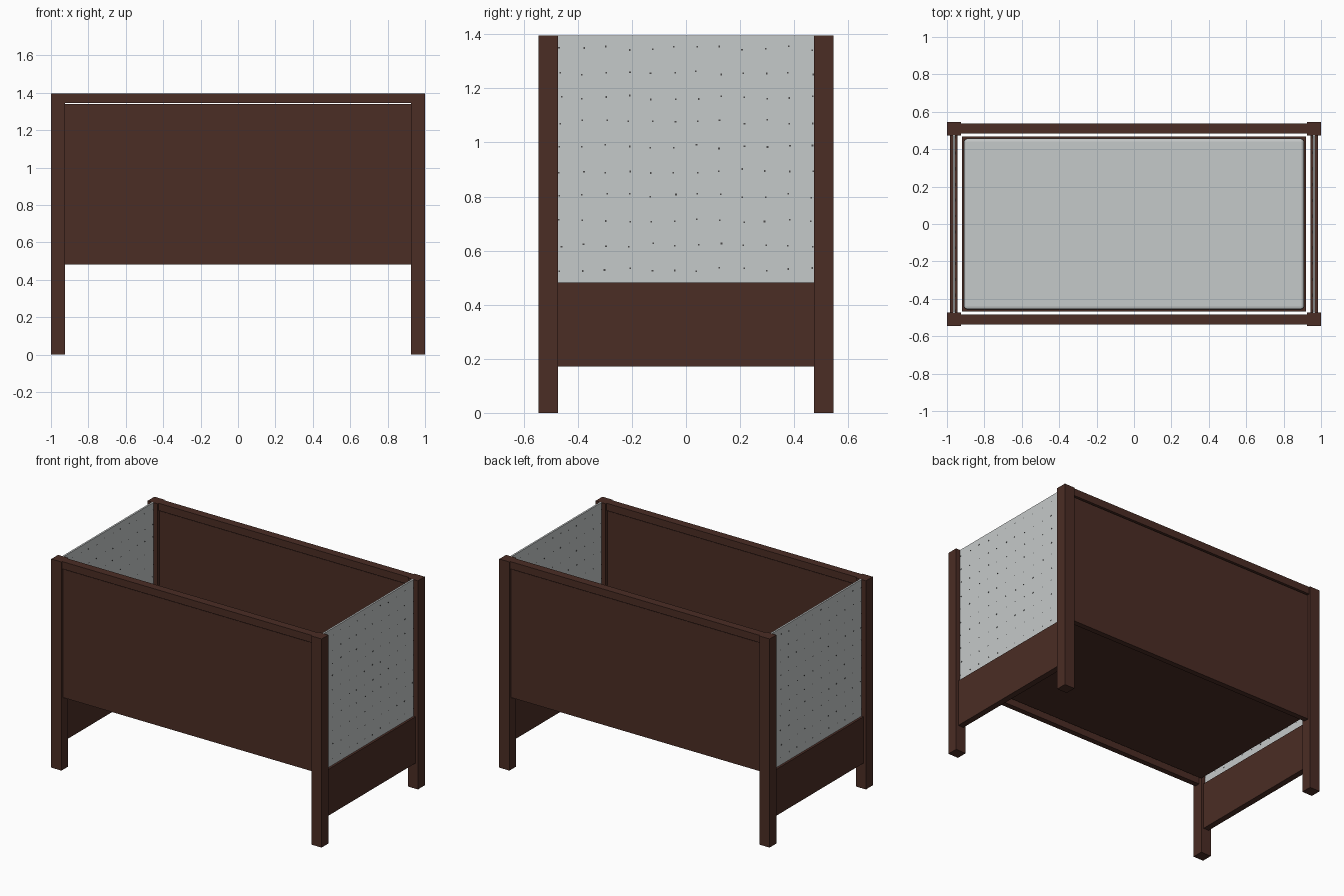
import bpy
import bmesh
import random
from mathutils import Matrix, Vector

random.seed(4)
cube = bpy.data.objects.get("Cube")
if cube:
    bpy.data.objects.remove(cube, do_unlink=True)


def make_material(name, rgb):
    mat = bpy.data.materials.new(name)
    mat.use_nodes = True
    mat.diffuse_color = (*rgb, 1)
    bsdf = next(n for n in mat.node_tree.nodes if n.type == 'BSDF_PRINCIPLED')
    bsdf.inputs["Base Color"].default_value = (*rgb, 1)
    return mat


wood = make_material("dark brown wood", (0.070, 0.026, 0.018))
pale = make_material("pale grey", (0.56, 0.585, 0.585))
dark = make_material("dark grey", (0.07, 0.07, 0.07))


def add_box(bm, low, high):
    low, high = Vector(low), Vector(high)
    size = high - low
    matrix = Matrix.Translation((low + high) / 2) @ Matrix.Diagonal((*size, 1))
    bmesh.ops.create_cube(bm, size=1, matrix=matrix)


def finish(name, bm, mat):
    mesh = bpy.data.meshes.new(name)
    bm.to_mesh(mesh)
    bm.free()
    mesh.materials.append(mat)
    obj = bpy.data.objects.new(name, mesh)
    bpy.context.scene.collection.objects.link(obj)
    return obj


def box(name, low, high, mat):
    bm = bmesh.new()
    add_box(bm, low, high)
    return finish(name, bm, mat)


def span(a, b, side):
    """Range a..b, flipped to the negative side when asked."""
    return sorted((a * side, b * side))


# Four square corner posts
for sx, x_name in ((1, "left"), (-1, "right")):
    for sy, y_name in ((-1, "front"), (1, "back")):
        x, y = span(0.925, 1.0, sx), span(0.473, 0.545, sy)
        box(f"{y_name}_{x_name}_post", (x[0], y[0], 0), (x[1], y[1], 1.395), wood)

# Long sides: solid panel with a slim gap below the top rail
for sy, name in ((-1, "front"), (1, "back")):
    y = span(0.483, 0.537, sy)
    box(f"{name}_top_rail", (-0.925, y[0], 1.346), (0.925, y[1], 1.395), wood)
    y = span(0.492, 0.528, sy)
    box(f"{name}_panel", (-0.925, y[0], 0.482), (0.925, y[1], 1.34), wood)

# Ends: wooden board below, pale speckled panel above
for sx, name in ((1, "left"), (-1, "right")):
    x = span(0.943, 0.983, sx)
    box(f"{name}_end_board", (x[0], -0.473, 0.172), (x[1], 0.473, 0.482), wood)
    x = span(0.956, 0.968, sx)
    box(f"{name}_end_panel", (x[0], -0.475, 0.48), (x[1], 0.475, 1.396), pale)

    # Tiny specks in a loose grid
    bm = bmesh.new()
    x = span(0.955, 0.969, sx)
    for row in range(10):
        for col in range(12):
            y = -0.465 + col * 0.0845 + random.uniform(-0.006, 0.006)
            z = 0.53 + row * 0.091 + random.uniform(-0.008, 0.008)
            add_box(bm, (x[0], y - 0.003, z - 0.003), (x[1], y + 0.003, z + 0.003))
    finish(f"{name}_end_specks", bm, dark)

# Bed base and mattress
box("bed_base", (-0.92, -0.468, 0.508), (0.92, 0.468, 0.55), wood)
mattress = box("mattress", (-0.908, -0.456, 0.55), (0.908, 0.456, 0.585), pale)
bevel = mattress.modifiers.new("soft_edges", 'BEVEL')
bevel.width = 0.015
bevel.segments = 3
